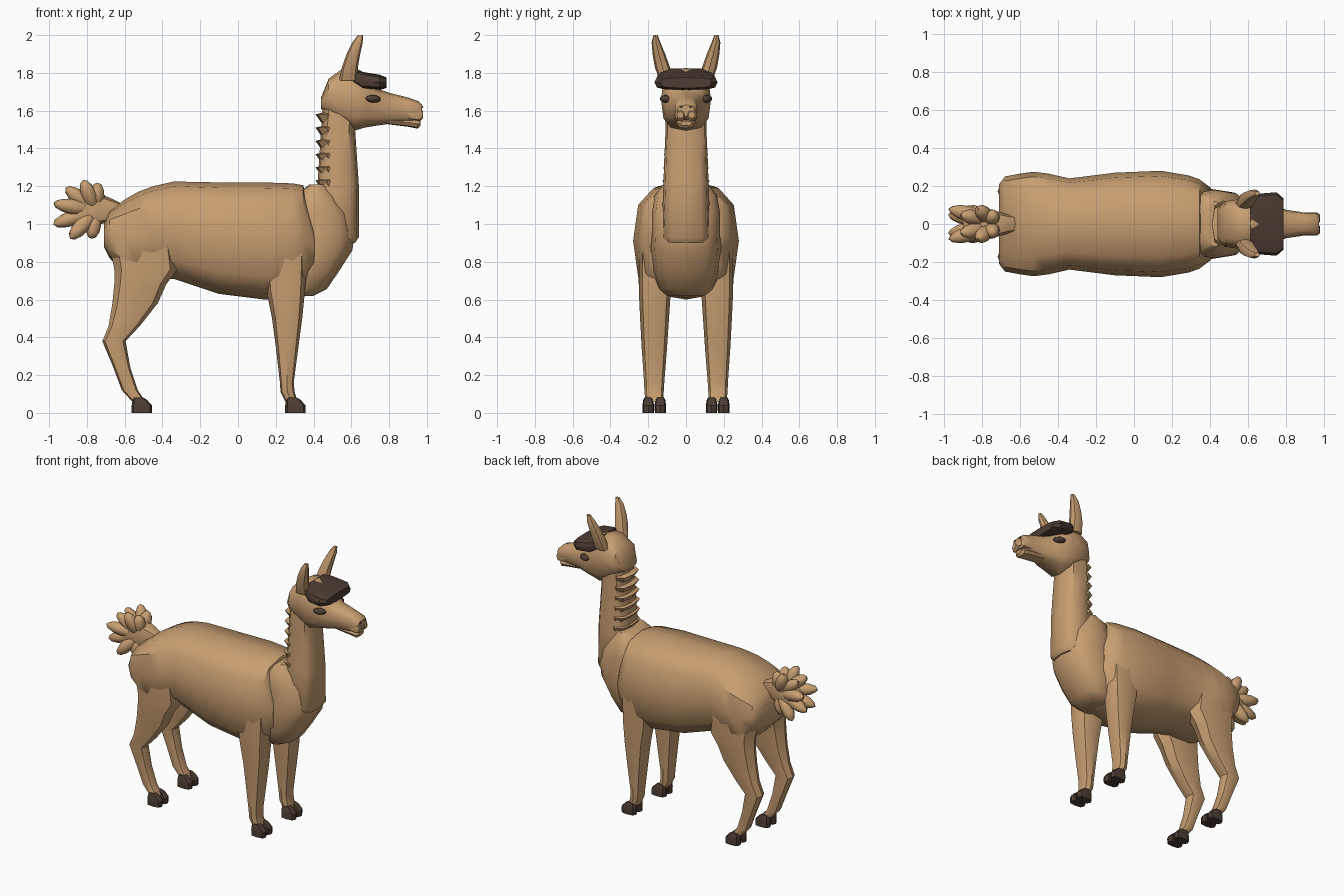
import bpy, bmesh, math
from mathutils import Vector, Matrix

cube = bpy.data.objects.get("Cube")
if cube:
    bpy.data.objects.remove(cube)


def material(name, color):
    m = bpy.data.materials.new(name)
    m.use_nodes = True
    m.diffuse_color = color
    m.node_tree.nodes["Principled BSDF"].inputs["Base Color"].default_value = color
    return m


TAN = material("tan wool", (0.58, 0.345, 0.165, 1))
DARK = material("dark brown", (0.075, 0.047, 0.034, 1))


def finish(name, bm, mat, mirror=False, angle=40):
    bmesh.ops.recalc_face_normals(bm, faces=bm.faces)
    me = bpy.data.meshes.new(name)
    bm.to_mesh(me)
    bm.free()
    me.materials.append(mat)
    me.shade_smooth()
    me.set_sharp_from_angle(angle=math.radians(angle))
    ob = bpy.data.objects.new(name, me)
    bpy.context.scene.collection.objects.link(ob)
    if mirror:
        mod = ob.modifiers.new("mirror", "MIRROR")
        mod.use_axis = (False, True, False)
        mod.use_mirror_merge = False
    return ob


def add_loft(bm, rings, n, power):
    """Skin rounded rings; each ring is (centre, half axis u, half axis v)."""
    loops = []
    for c, u, v in rings:
        loop = []
        for i in range(n):
            a = math.tau * i / n
            s, t = math.cos(a), math.sin(a)
            s = math.copysign(abs(s) ** power, s) if abs(s) > 1e-6 else 0
            t = math.copysign(abs(t) ** power, t) if abs(t) > 1e-6 else 0
            loop.append(bm.verts.new(c + u * s + v * t))
        loops.append(loop)
    for a, b in zip(loops, loops[1:]):
        for i in range(n):
            j = (i + 1) % n
            bm.faces.new((a[i], a[j], b[j], b[i]))
    bm.faces.new(loops[0])
    bm.faces.new(loops[-1])


def rings_x(sections, y=0):
    """Sections along x: (x, z low, z high, half width)."""
    return [(Vector((x, y, (a + b) / 2)), Vector((0, w, 0)), Vector((0, 0, (b - a) / 2)))
            for x, a, b, w in sections]


def rings_z(sections):
    """Sections along z: (z, x low, x high, y low, y high)."""
    return [(Vector(((a + b) / 2, (c + d) / 2, z)), Vector(((b - a) / 2, 0, 0)),
             Vector((0, (d - c) / 2, 0))) for z, a, b, c, d in sections]


def loft(name, rings, mat, n=12, power=0.75, mirror=False):
    bm = bmesh.new()
    add_loft(bm, rings, n, power)
    return finish(name, bm, mat, mirror)


def add_lobe(bm, start, end, r, flat=1.0):
    """Stretched ball from start to end."""
    a, b = Vector(start), Vector(end)
    d = b - a
    mat = (Matrix.Translation((a + b) / 2) @ d.to_track_quat("Z", "Y").to_matrix().to_4x4()
           @ Matrix.Diagonal((r, r * flat, d.length / 2, 1)))
    bmesh.ops.create_icosphere(bm, subdivisions=2, radius=1, matrix=mat)


# Barrel of the body
loft("body", rings_x([
    (-.71, .88, 1.0, .21), (-.68, .82, 1.07, .25), (-.60, .73, 1.13, .265),
    (-.53, .70, 1.17, .275), (-.45, .70, 1.2, .265), (-.34, .71, 1.225, .24),
    (-.10, .63, 1.22, .27), (.14, .60, 1.22, .28), (.29, .61, 1.215, .255),
    (.345, .63, 1.205, .235), (.405, .75, 1.0, .19)]), TAN, power=0.7)

# Chest in front of the shoulders
loft("chest", rings_z([
    (.62, .26, .40, -.10, .10), (.655, .24, .47, -.14, .14), (.75, .22, .535, -.17, .17),
    (.86, .20, .605, -.185, .185), (.95, .22, .62, -.18, .18), (1.06, .25, .59, -.18, .18),
    (1.15, .30, .52, -.165, .165), (1.21, .38, .47, -.12, .12)]), TAN)

# Neck
loft("neck", rings_z([
    (.90, .42, .62, -.11, .11), (.93, .40, .64, -.13, .13), (1.2, .42, .64, -.12, .12),
    (1.35, .43, .63, -.115, .115), (1.5, .44, .62, -.108, .108),
    (1.66, .45, .63, -.105, .105)]), TAN, power=0.65)

# Wool ruffles down the back of the neck
bm = bmesh.new()
for i in range(6):
    z = 1.22 + i * 0.07
    w = 0.125 - i * 0.004
    add_loft(bm, rings_z([(z - .04, .445, .53, -w + .02, w - .02),
                          (z + .01, .41, .53, -w, w),
                          (z + .02, .45, .53, -w + .02, w - .02)]), 8, 0.75)
finish("neck_ruffles", bm, TAN, angle=30)

# Head and muzzle
loft("head", rings_x([
    (.44, 1.61, 1.67, .08), (.48, 1.58, 1.77, .12), (.55, 1.53, 1.82, .13),
    (.62, 1.495, 1.825, .132), (.67, 1.51, 1.80, .125), (.73, 1.52, 1.72, .105),
    (.80, 1.53, 1.695, .075), (.90, 1.535, 1.67, .06), (.955, 1.55, 1.65, .06),
    (.975, 1.57, 1.63, .045)]), TAN, power=0.7)
loft("lower_lip", rings_x([
    (.78, 1.53, 1.56, .05), (.90, 1.515, 1.56, .05), (.95, 1.505, 1.555, .045),
    (.965, 1.52, 1.545, .03)]), TAN, n=8)
loft("upper_lip", rings_x([
    (.90, 1.55, 1.62, .028), (.965, 1.545, 1.61, .03), (.98, 1.56, 1.595, .018)], y=.03),
    TAN, n=8, mirror=True)
loft("nostrils", rings_x([
    (.965, 1.612, 1.628, .014), (.979, 1.614, 1.624, .01)], y=.025), DARK, n=6, mirror=True)

# Dark fringe over the brow
loft("brow_fringe", rings_x([
    (.61, 1.74, 1.825, .13), (.66, 1.715, 1.805, .16), (.75, 1.71, 1.79, .167),
    (.787, 1.72, 1.775, .135)]), DARK, power=0.55)

# Eyes
bm = bmesh.new()
add_lobe(bm, (.675, .122, 1.665), (.755, .092, 1.66), .03, .7)
finish("eyes", bm, DARK, mirror=True)

# Ears
loft("ears", rings_z([
    (1.76, .535, .63, .07, .14), (1.83, .55, .635, .085, .165), (1.90, .575, .647, .11, .177),
    (1.96, .605, .66, .135, .182), (2.0, .635, .662, .15, .172)]),
    TAN, n=8, power=0.85, mirror=True)

# Legs
loft("front_legs", rings_z([
    (.95, .12, .37, .06, .25), (.65, .15, .355, .08, .25), (.50, .18, .34, .09, .243),
    (.35, .20, .32, .10, .235), (.16, .222, .295, .115, .222), (.11, .225, .30, .118, .22),
    (.06, .25, .315, .12, .215)]), TAN, n=8, mirror=True)
loft("hind_legs", rings_z([
    (.95, -.69, -.34, .05, .26), (.76, -.655, -.32, .08, .255), (.68, -.655, -.38, .09, .25),
    (.58, -.665, -.425, .10, .24), (.46, -.685, -.52, .115, .228),
    (.38, -.718, -.595, .12, .222), (.24, -.66, -.57, .125, .213),
    (.12, -.615, -.53, .125, .207), (.06, -.56, -.49, .125, .21)]), TAN, n=8, mirror=True)

# Cloven hooves: two toes on each foot
for name, x in (("front_hooves", .25), ("hind_hooves", -.563)):
    bm = bmesh.new()
    for y in (.105, .169):
        add_loft(bm, rings_z([(0, x, x + .107, y, y + .06), (.04, x, x + .108, y, y + .062),
                              (.07, x + .005, x + .08, y + .005, y + .057),
                              (.082, x + .015, x + .06, y + .012, y + .05)]), 8, 0.65)
    finish(name, bm, DARK, mirror=True)

# Tail: a short stem and a fan of woolly lobes
loft("tail_stem", rings_x([
    (-.58, 1.02, 1.09, .035), (-.66, 1.02, 1.13, .05), (-.75, .99, 1.17, .075),
    (-.84, .98, 1.14, .08), (-.90, 1.02, 1.09, .05)]), TAN, n=8)
bm = bmesh.new()
for k, (deg, reach) in enumerate([(85, .15), (112, .175), (142, .20), (170, .225),
                                  (198, .235), (228, .20), (262, .15)]):
    a = math.radians(deg)
    for side in (-1, 1):
        spread = side * (.08 if k % 2 else .05)
        tip = (-.755 + math.cos(a) * reach, spread, 1.07 + math.sin(a) * reach)
        add_lobe(bm, (-.755, spread * .3, 1.07), tip, .042)
finish("tail_tuft", bm, TAN)
